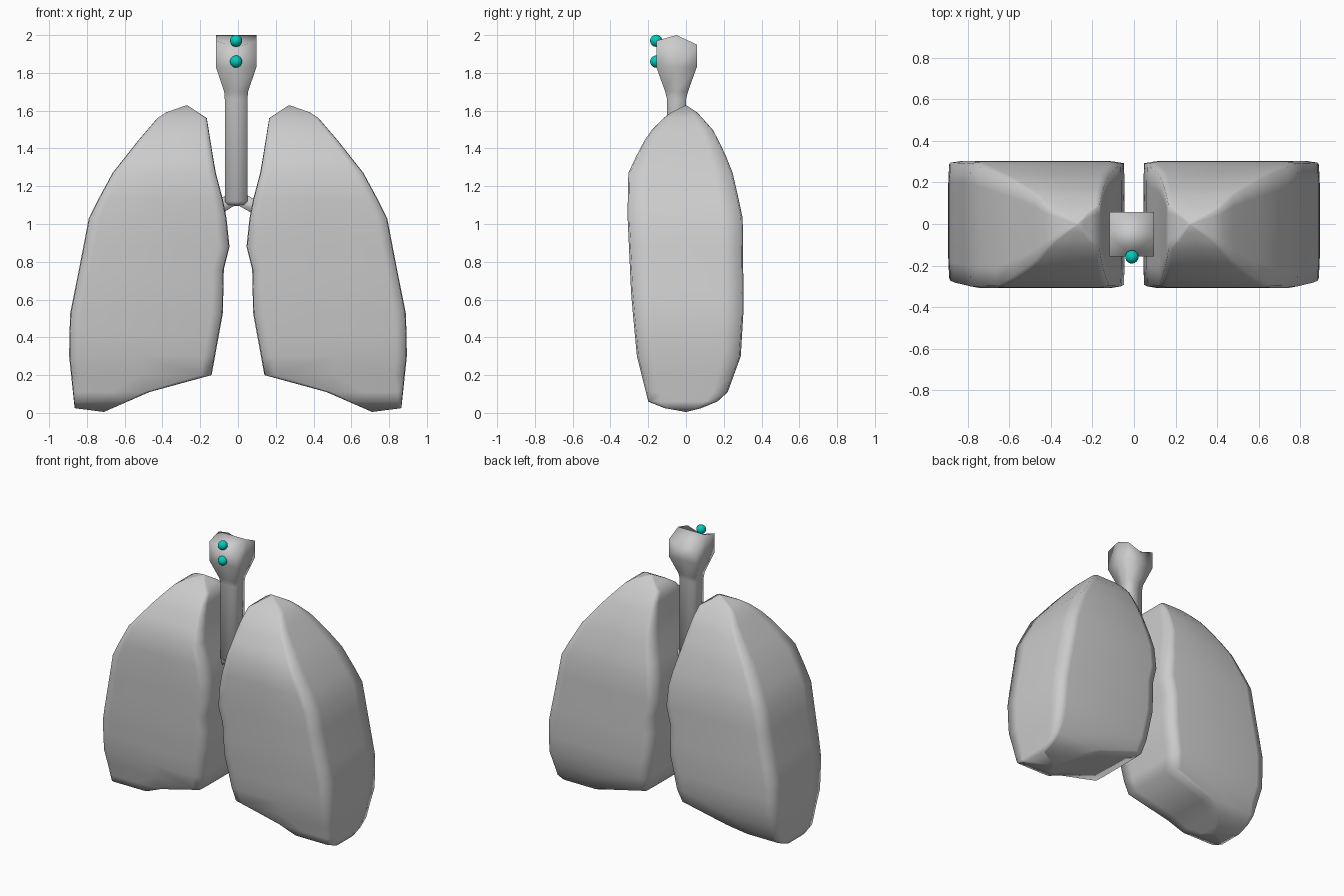
import bpy, bmesh
from mathutils import Vector

if "Cube" in bpy.data.objects:
    bpy.data.objects.remove(bpy.data.objects["Cube"])


def material(name, rgb):
    m = bpy.data.materials.new(name)
    m.use_nodes = True
    m.diffuse_color = (*rgb, 1)
    m.node_tree.nodes["Principled BSDF"].inputs["Base Color"].default_value = (*rgb, 1)
    return m


GREY = material("soft grey", (0.6, 0.6, 0.6))
TEAL = material("teal", (0.0, 0.6, 0.5))


def loft(name, rings, mat):
    """Bridge equal rings of points, cap both ends and smooth the skin."""
    bm = bmesh.new()
    loops = [[bm.verts.new(p) for p in ring] for ring in rings]
    n = len(loops[0])
    for a, b in zip(loops, loops[1:]):
        for i in range(n):
            j = (i + 1) % n
            bm.faces.new((a[i], a[j], b[j], b[i]))
    bm.faces.new(loops[0][::-1])
    bm.faces.new(loops[-1])
    bmesh.ops.recalc_face_normals(bm, faces=bm.faces)
    for f in bm.faces:
        f.smooth = True
    mesh = bpy.data.meshes.new(name)
    bm.to_mesh(mesh)
    bm.free()
    mesh.materials.append(mat)
    obj = bpy.data.objects.new(name, mesh)
    bpy.context.collection.objects.link(obj)
    return obj


def at(profile, z):
    """Value of a bottom-to-top (value, z) profile at height z."""
    for (v0, z0), (v1, z1) in zip(profile, profile[1:]):
        if z <= z1:
            return v0 + (v1 - v0) * max(0, (z - z0) / (z1 - z0))
    return profile[-1][0]


# Lung outlines, bottom to top
outer = [(.71, .005), (.865, .025), (.895, .31), (.89, .52), (.83, .82), (.79, 1.03),
         (.68, 1.25), (.53, 1.44), (.41, 1.58), (.27, 1.63)]
inner = [(.71, .005), (.47, .11), (.14, .2), (.08, .53), (.075, .76), (.045, .88),
         (.055, 1.0), (.08, 1.13), (.12, 1.28), (.165, 1.56), (.27, 1.63)]
front = [(0, .005), (-.1, .02), (-.2, .06), (-.26, .3), (-.29, .62), (-.31, 1.05),
         (-.305, 1.28), (-.2, 1.48), (-.1, 1.58), (0, 1.63)]
back = [(0, .005), (.1, .03), (.21, .08), (.29, .3), (.305, .55), (.3, 1.04),
        (.24, 1.3), (.15, 1.49), (.06, 1.59), (0, 1.63)]

# Section around a lung in unit coordinates, with softly eased corners
quarter = [(1, 0), (1, .65), (.99, .97), (.85, 1), (0, 1)]
section = (quarter + [(-u, v) for u, v in quarter[-2::-1]]
           + [(-u, -v) for u, v in quarter[1:]]
           + [(u, -v) for u, v in quarter[-2:0:-1]])


def lung_ring(z, side):
    x0, x1, y0, y1 = (at(p, z) for p in (inner, outer, front, back))
    cx, cy, rx, ry = (x0 + x1) / 2, (y0 + y1) / 2, (x1 - x0) / 2, (y1 - y0) / 2
    return [(side * (cx + u * rx), cy + v * ry, z) for u, v in section]


levels = [.006, .025, .06, .11, .2, .3, .42, .53, .64, .76, .88, 1.03, 1.13,
          1.27, 1.36, 1.44, 1.5, 1.56, 1.59, 1.61, 1.628]
for name, side in (("left_lung", 1), ("right_lung", -1)):
    loft(name, [lung_ring(z, side) for z in levels], GREY)

# Windpipe: square tube flaring into a saddle-shaped top
stations = [(1.095, .035, .03), (1.12, .06, .05), (1.66, .06, .05),
            (1.7, .063, .06), (1.83, .107, .107), (1.95, .107, .107)]
square = [(1, 0), (1, 1), (0, 1), (-1, 1), (-1, 0), (-1, -1), (0, -1), (1, -1)]
rings = [[(-.01 + u * rx, -.05 + v * ry, z) for u, v in square] for z, rx, ry in stations]
rings[-1] = [(x, y, 1.965 + .035 * abs(u) - (.05 if v > 0 else .03) * abs(v))
             for (x, y, z), (u, v) in zip(rings[-1], square)]
loft("windpipe", rings, GREY)

# Short branches from the windpipe into each lung
for name, side in (("left_branch", 1), ("right_branch", -1)):
    ends = [Vector((-.01, -.05, 1.145)), Vector((side * .16, -.05, 1.05))]
    across = Vector((side * .5, 0, .87)) * .035
    loft(name, [[e + across * u + Vector((0, .035 * v, 0)) for u, v in square]
                for e in ends], GREY)

# Two beads on the front of the windpipe
for name, z in (("upper_bead", 1.97), ("lower_bead", 1.86)):
    bpy.ops.mesh.primitive_uv_sphere_add(segments=24, ring_count=12, radius=.032,
                                         location=(-.01, -.158, z))
    bead = bpy.context.object
    bead.name = name
    bead.data.materials.append(TEAL)
    bpy.ops.object.shade_smooth()
